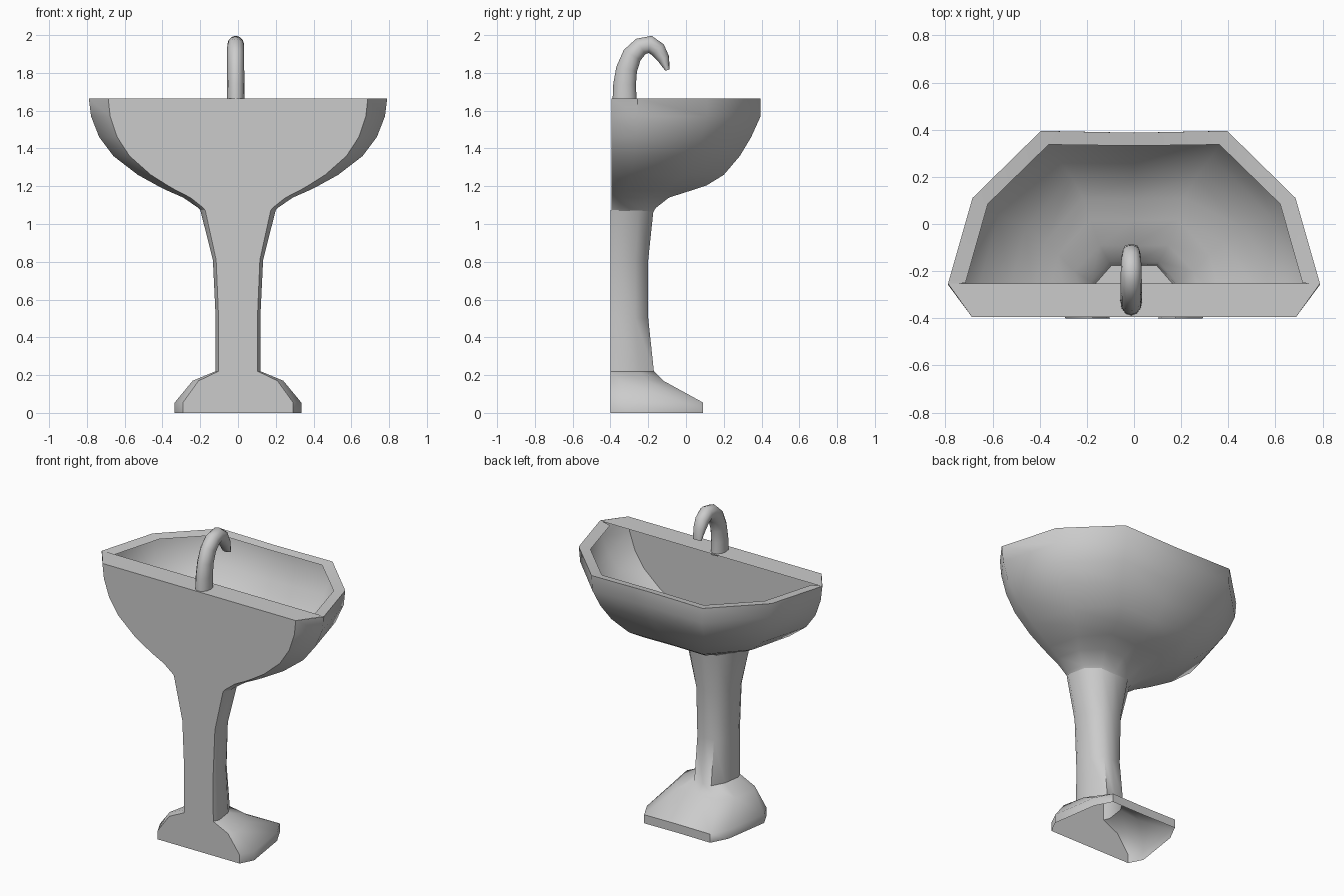
import bpy, bmesh, math
from mathutils import Vector

if "Cube" in bpy.data.objects:
    bpy.data.objects.remove(bpy.data.objects["Cube"])


def finish(name, bm, angle):
    bmesh.ops.remove_doubles(bm, verts=bm.verts, dist=0.0005)
    bmesh.ops.recalc_face_normals(bm, faces=bm.faces)
    me = bpy.data.meshes.new(name)
    bm.to_mesh(me)
    bm.free()
    ob = bpy.data.objects.new(name, me)
    bpy.context.collection.objects.link(ob)
    bpy.ops.object.select_all(action='DESELECT')
    ob.select_set(True)
    bpy.context.view_layer.objects.active = ob
    bpy.ops.object.shade_smooth_by_angle(angle=math.radians(angle))
    return ob


def loft(bm, rings, closed=True, cap_start=False, cap_end=False):
    vs = [[bm.verts.new(p) for p in r] for r in rings]
    n = len(vs[0])
    for a, b in zip(vs, vs[1:]):
        for i in range(n if closed else n - 1):
            j = (i + 1) % n
            bm.faces.new((a[i], a[j], b[j], b[i]))
    if cap_start:
        bm.faces.new(vs[0])
    if cap_end:
        bm.faces.new(vs[-1])


def mirrored(half):
    # half runs from the x = 0 point outwards; the other side is added in order
    return [(-x, y, z) for x, y, z in reversed(half[1:])] + half


def d_ring(z, a, front, back=-0.395, corner=0.5, shoulder=0.64):
    # D-shaped outline with a flat back and faceted front
    d = front - back
    return mirrored([(0, front - 0.01 * a, z), (corner * a, front, z),
                     (0.867 * a, back + shoulder * d, z),
                     (a, back + 0.175 * d, z), (0.87 * a, back, z)])


# Basin shell
bm = bmesh.new()
levels = [(1.06, 0.19, -0.175), (1.085, 0.21, -0.16), (1.14, 0.29, -0.09),
          (1.175, 0.37, 0.02), (1.205, 0.43, 0.11), (1.26, 0.53, 0.2),
          (1.36, 0.66, 0.285), (1.46, 0.735, 0.345), (1.57, 0.778, 0.395),
          (1.665, 0.79, 0.395)]
loft(bm, [d_ring(*l) for l in levels], cap_start=True)
finish("basin", bm, 50)

# Rim around the opening
bm = bmesh.new()
outer = d_ring(1.665, 0.79, 0.395)[1:-1]
inner = mirrored([(0, 0.332, 1.655), (0.362, 0.337, 1.655),
                  (0.62, 0.085, 1.655), (0.715, -0.25, 1.655)])
loft(bm, [outer, inner], closed=False)
finish("rim", bm, 50)

# Flat ledge that carries the tap
bm = bmesh.new()
bm.faces.new([bm.verts.new((x, y, 1.665)) for x, y in
              ((-0.687, -0.395), (0.687, -0.395), (0.79, -0.252), (-0.79, -0.252))])
finish("tap_ledge", bm, 30)

# Pedestal with spreading foot, open underneath
bm = bmesh.new()
foot = [(0, 0.335, 0.09, 0.7, 0.78), (0.055, 0.335, 0.09, 0.7, 0.78),
        (0.17, 0.24, -0.12, 0.6, 0.7), (0.22, 0.12, -0.17, 0.5, 0.66),
        (0.5, 0.118, -0.2, 0.5, 0.66), (0.81, 0.133, -0.2, 0.5, 0.66),
        (1.075, 0.2, -0.172, 0.5, 0.66)]
loft(bm, [d_ring(z, a, f, -0.4, c, s) for z, a, f, c, s in foot])
finish("pedestal", bm, 60)

# Swan-neck tap: y, z, half thickness, half width along the bend
path = [(-0.325, 1.65, 0.064, 0.047), (-0.325, 1.74, 0.06, 0.046),
        (-0.314, 1.82, 0.056, 0.045), (-0.285, 1.894, 0.052, 0.045),
        (-0.24, 1.939, 0.048, 0.045), (-0.19, 1.951, 0.046, 0.044),
        (-0.148, 1.922, 0.042, 0.042), (-0.119, 1.875, 0.032, 0.038),
        (-0.098, 1.815, 0.012, 0.03)]
rings = []
for i, (y, z, t, w) in enumerate(path):
    p, q = path[max(i - 1, 0)], path[min(i + 1, len(path) - 1)]
    tan = Vector((0, q[0] - p[0], q[1] - p[1])).normalized()
    nor = Vector((0, -tan.z, tan.y))
    cx = -0.012
    ring = []
    for k in range(12):
        u = 2 * math.pi * k / 12
        ring.append(Vector((cx + w * math.cos(u), y, z)) + nor * t * math.sin(u))
    rings.append(ring)
bm = bmesh.new()
loft(bm, rings, cap_start=True, cap_end=True)
finish("tap", bm, 50)
